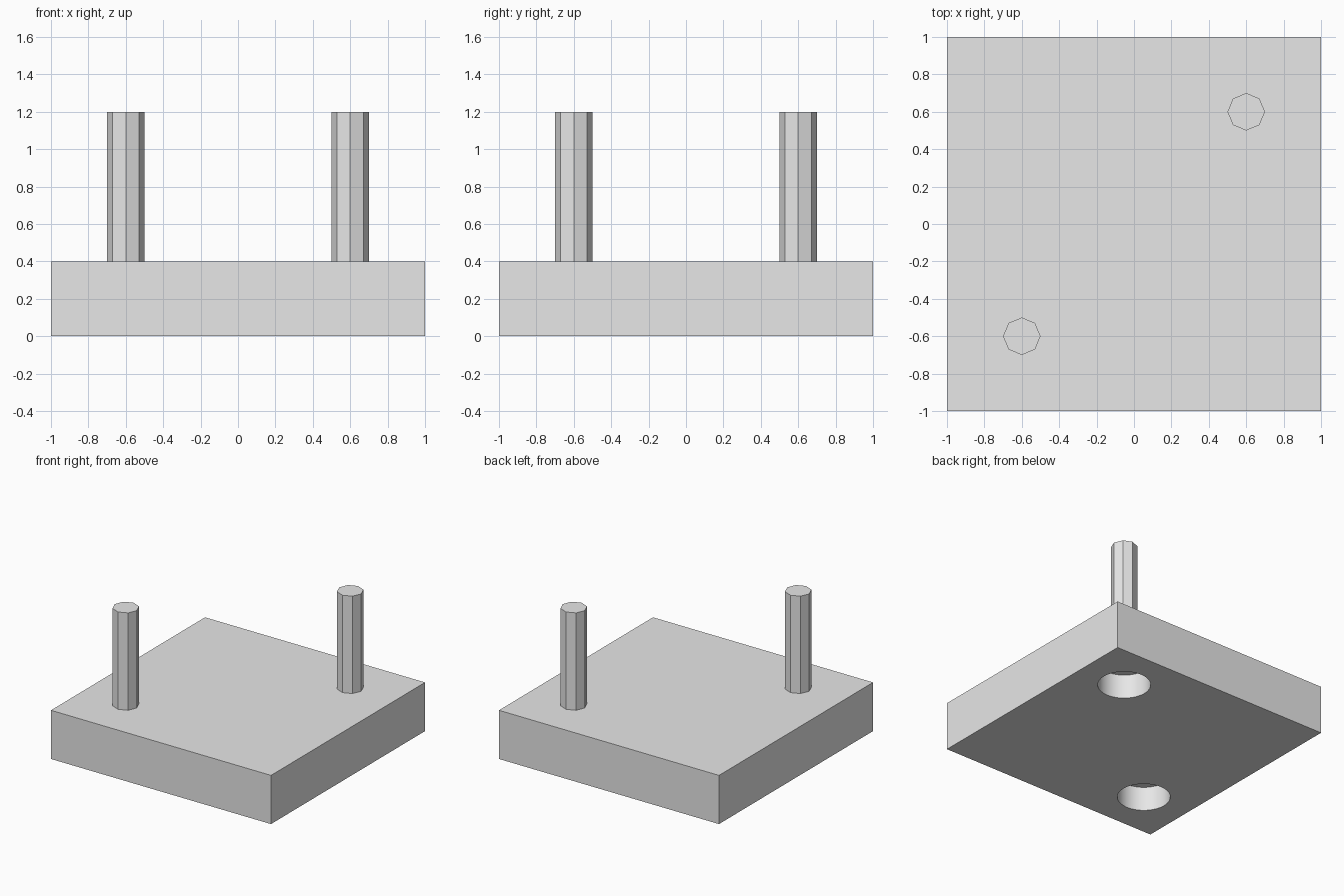
import bpy
import math

cube = bpy.data.objects.get("Cube")
if cube:
    bpy.data.objects.remove(cube, do_unlink=True)

# One plain grey for everything
grey = bpy.data.materials.new("light grey")
grey.use_nodes = True
colour = (0.8, 0.8, 0.8, 1)
grey.diffuse_color = colour
grey.node_tree.nodes["Principled BSDF"].inputs["Base Color"].default_value = colour


def cylinder(name, sides, radius, bottom, top, x, y):
    bpy.ops.mesh.primitive_cylinder_add(
        vertices=sides, radius=radius, depth=top - bottom,
        location=(x, y, (bottom + top) / 2))
    obj = bpy.context.object
    obj.name = name
    obj.data.materials.append(grey)
    return obj


# Square base slab
bpy.ops.mesh.primitive_cube_add(size=2, location=(0, 0, 0.2))
base = bpy.context.object
base.name = "base"
base.scale.z = 0.2
bpy.ops.object.transform_apply(location=False, rotation=False, scale=True)
base.data.materials.append(grey)

# Eight-sided pins on one diagonal, each above a blind round socket
for side, name in ((-1, "front_right"), (1, "back_left")):
    at = 0.6 * side
    cylinder(name + "_pin", 8, 0.1, 0.4, 1.2, at, at)
    cutter = cylinder(name + "_socket_cutter", 32, 0.2, -0.2, 0.2, at, at)
    cutter.hide_render = True
    cut = base.modifiers.new(name + "_socket", "BOOLEAN")
    cut.operation = "DIFFERENCE"
    cut.solver = "EXACT"
    cut.object = cutter
    bpy.ops.object.select_all(action="DESELECT")
    base.select_set(True)
    bpy.context.view_layer.objects.active = base
    bpy.ops.object.modifier_apply(modifier=cut.name)
    bpy.data.objects.remove(cutter, do_unlink=True)

# Smooth socket walls, sharp slab edges
bpy.ops.object.shade_smooth_by_angle(angle=math.radians(30))
